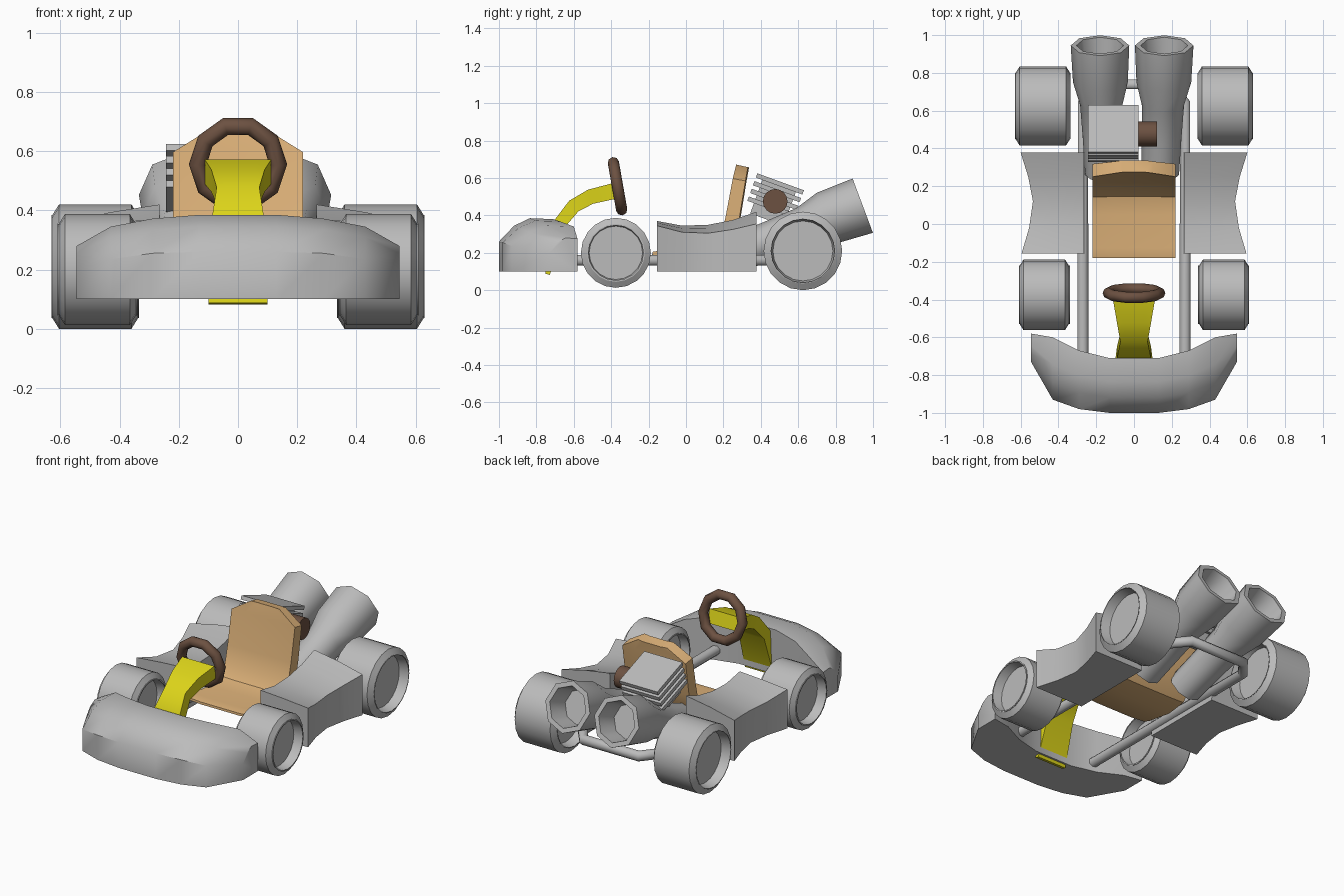
import bpy, bmesh, math
from mathutils import Vector, Matrix

if "Cube" in bpy.data.objects:
    bpy.data.objects.remove(bpy.data.objects["Cube"])


def material(name, rgb):
    m = bpy.data.materials.new(name)
    m.diffuse_color = (*rgb, 1)
    m.use_nodes = True
    m.node_tree.nodes["Principled BSDF"].inputs["Base Color"].default_value = m.diffuse_color
    return m


GREY = material("grey", (0.50, 0.50, 0.50))
TAN = material("tan", (0.72, 0.44, 0.19))
YELLOW = material("yellow", (0.72, 0.66, 0.01))
BROWN = material("brown", (0.15, 0.082, 0.053))


def finish(name, bm, mat, angle=40):
    bmesh.ops.recalc_face_normals(bm, faces=bm.faces)
    me = bpy.data.meshes.new(name)
    bm.to_mesh(me)
    bm.free()
    me.materials.append(mat)
    ob = bpy.data.objects.new(name, me)
    bpy.context.collection.objects.link(ob)
    bpy.ops.object.select_all(action='DESELECT')
    ob.select_set(True)
    bpy.context.view_layer.objects.active = ob
    if angle:
        bpy.ops.object.shade_smooth_by_angle(angle=math.radians(angle))
    return ob


def loft(name, rings, mat, angle=40, closed=False):
    """Skin matching rings of points; cap the ends unless closed."""
    bm = bmesh.new()
    vs = [[bm.verts.new(p) for p in r] for r in rings]
    n = len(vs[0])
    pairs = list(zip(vs, vs[1:])) + ([(vs[-1], vs[0])] if closed else [])
    for a, b in pairs:
        for i in range(n):
            j = (i + 1) % n
            bm.faces.new((a[i], a[j], b[j], b[i]))
    if not closed:
        bm.faces.new(vs[0])
        bm.faces.new(vs[-1])
    return finish(name, bm, mat, angle)


def ring(center, axis, side, r, n, turn=0.0):
    """Regular polygon around center, perpendicular to axis."""
    axis = Vector(axis).normalized()
    u = Vector(side).normalized()
    v = axis.cross(u)
    c = Vector(center)
    return [c + r * (math.cos(t) * u + math.sin(t) * v)
            for t in (turn + 2 * math.pi * i / n for i in range(n))]


def box(name, center, size, tilt, mat):
    bm = bmesh.new()
    M = (Matrix.Translation(center) @ Matrix.Rotation(tilt, 4, 'X')
         @ Matrix.Diagonal((*size, 1)))
    bmesh.ops.create_cube(bm, size=1, matrix=M)
    return finish(name, bm, mat, 0)


# Front bumper: sections (x, front y, back y, nose z, top z)
half = [(0.13, -1.0, -0.71, 0.26, 0.385), (0.29, -0.98, -0.67, 0.255, 0.372),
        (0.43, -0.93, -0.60, 0.235, 0.345), (0.545, -0.73, -0.58, 0.2, 0.28)]
rings = []
for s, x, f, b, nz, tz in ([(-1, *h) for h in reversed(half)] + [(1, *h) for h in half]):
    d = b - f
    rings.append([(s * x, f, 0.1), (s * x, f, nz), (s * x, f + d * 0.28, nz + (tz - nz) * 0.68),
                  (s * x, f + d * 0.57, tz), (s * x, b, tz - 0.005), (s * x, b, 0.1)])
loft("front_bumper", rings, GREY, 45)


# Wheels: lathed tyre with dished sides
def wheel(name, s, x0, x1, y, r):
    dish = r * 0.83
    prof = [(x0 + 0.06, dish * 0.92), (x0, dish), (x0, r - 0.04), (x0 + 0.025, r),
            (x1 - 0.025, r), (x1, r - 0.04), (x1, dish), (x1 - 0.06, dish * 0.92)]
    loft(name, [ring((s * x, y, r if r > 0.2 else 0.2), (1, 0, 0), (0, 0, 1), rr, 20)
                for x, rr in prof], GREY, 45)


# Side pods: sections (y, outer x, inner top z, outer top z)
pod = [(-0.155, 0.595, 0.37, 0.345), (-0.02, 0.555, 0.345, 0.31), (0.12, 0.535, 0.35, 0.305),
       (0.25, 0.56, 0.375, 0.325), (0.378, 0.6, 0.42, 0.355)]
for s, side in ((1, "right"), (-1, "left")):
    wheel(f"{side}_front_wheel", s, 0.34, 0.61, -0.375, 0.187)
    wheel(f"{side}_rear_wheel", s, 0.335, 0.63, 0.625, 0.21)
    loft(f"{side}_pod", [[(s * 0.26, y, 0.1), (s * 0.265, y, iz),
                          (s * (0.26 + (x - 0.26) * 0.5), y, iz - (iz - oz) * 0.4),
                          (s * x, y, oz), (s * x, y, 0.1)]
                         for y, x, iz, oz in pod], GREY, 35)

# Chassis tube: two rails joined behind by a bar
path = [(-0.27, -0.69), (-0.27, 0.64), (-0.19, 0.74), (0.19, 0.74), (0.27, 0.64), (0.27, -0.69)]
rings = []
for i, p in enumerate(path):
    a = Vector(path[max(i - 1, 0)])
    b = Vector(path[min(i + 1, len(path) - 1)])
    t = (b - a).normalized()
    if 0 < i < len(path) - 1:
        t = ((Vector(p) - a).normalized() + (b - Vector(p)).normalized()).normalized()
    rings.append(ring((*p, 0.16), (*t, 0), (0, 0, 1), 0.031, 8, math.pi / 8))
loft("chassis_tube", rings, GREY, 50)


# Flat bent parts: (y, z, half width, thickness) along a path in the side plane
def strip(name, pts, mat, dip=0.0, angle=40):
    rings = []
    for i, (y, z, w, t) in enumerate(pts):
        a, b = pts[max(i - 1, 0)], pts[min(i + 1, len(pts) - 1)]
        d = Vector((0, b[0] - a[0], b[1] - a[1])).normalized()
        n = Vector((1, 0, 0)).cross(d) * t / 2
        c = Vector((0, y, z))
        k = Vector((1, 0, 0)).cross(d) * dip
        X = Vector((w, 0, 0))
        H = X * 0.6
        rings.append([c - X - n + k, c - H - n, c + H - n, c + X - n + k,
                      c + X + n, c + H + n - k, c - H + n - k, c - X + n])
    return loft(name, rings, mat, angle)


# Seat
strip("seat", [(-0.18, 0.195, 0.22, 0.02), (-0.13, 0.19, 0.22, 0.05), (0.05, 0.165, 0.22, 0.06),
               (0.16, 0.185, 0.22, 0.075), (0.22, 0.26, 0.22, 0.08), (0.25, 0.38, 0.22, 0.08),
               (0.287, 0.59, 0.22, 0.075), (0.303, 0.664, 0.1, 0.07)], TAN, 0.006)

# Steering column
strip("steering_column", [(-0.74, 0.085, 0.1, 0.025), (-0.68, 0.35, 0.09, 0.07),
                          (-0.6, 0.45, 0.072, 0.075), (-0.51, 0.5, 0.09, 0.08),
                          (-0.385, 0.53, 0.112, 0.085)], YELLOW)

# Steering wheel: ten-sided ring leaning forward
M = Matrix.Translation((0, -0.366, 0.556)) @ Matrix.Rotation(math.radians(10), 4, 'X')
rings = []
for i in range(10):
    t = 2 * math.pi * (i + 0.5) / 10 + math.pi / 2
    o = Vector((math.cos(t), 0, math.sin(t)))
    rings.append([M @ p for p in ring(o * 0.136, (-math.sin(t), 0, math.cos(t)), o, 0.03, 8)])
loft("steering_wheel", rings, BROWN, 50, closed=True)

# Exhausts: bell with hollow mouth, narrowing to a pipe (y, z, radius)
bell = [(0.26, 0.195, 0.1), (0.45, 0.265, 0.105), (0.63, 0.335, 0.112), (0.75, 0.385, 0.145),
        (0.945, 0.452, 0.155), (0.945, 0.452, 0.125), (0.82, 0.405, 0.105)]
for cx, dx, side in ((0.16, 0.02, "right"), (-0.18, -0.02, "left")):
    loft(f"{side}_exhaust", [ring((cx + dx * min((y - 0.8) / 0.5, 0), y, z), (0, 0.937, 0.35),
                                  (1, 0, 0), r, 8, math.pi / 8 * 0)
                             for y, z, r in bell], GREY, 46)

# Engine: core, tilted cooling fins and brown filter drum
tilt = math.radians(-20)
up = Vector((0, math.sin(-tilt), math.cos(tilt)))
mid = Vector((-0.11, 0.477, 0.5))
box("engine_core", mid - up * 0.03, (0.19, 0.19, 0.2), tilt, GREY)
for i in range(4):
    box(f"engine_fin_{i + 1}", mid + up * (i - 1.35) * 0.044, (0.265, 0.265, 0.024), tilt, GREY)
loft("filter_drum", [ring((x, 0.477, 0.475), (1, 0, 0), (0, 0, 1), 0.066, 16)
                     for x in (-0.02, 0.122)], BROWN)
